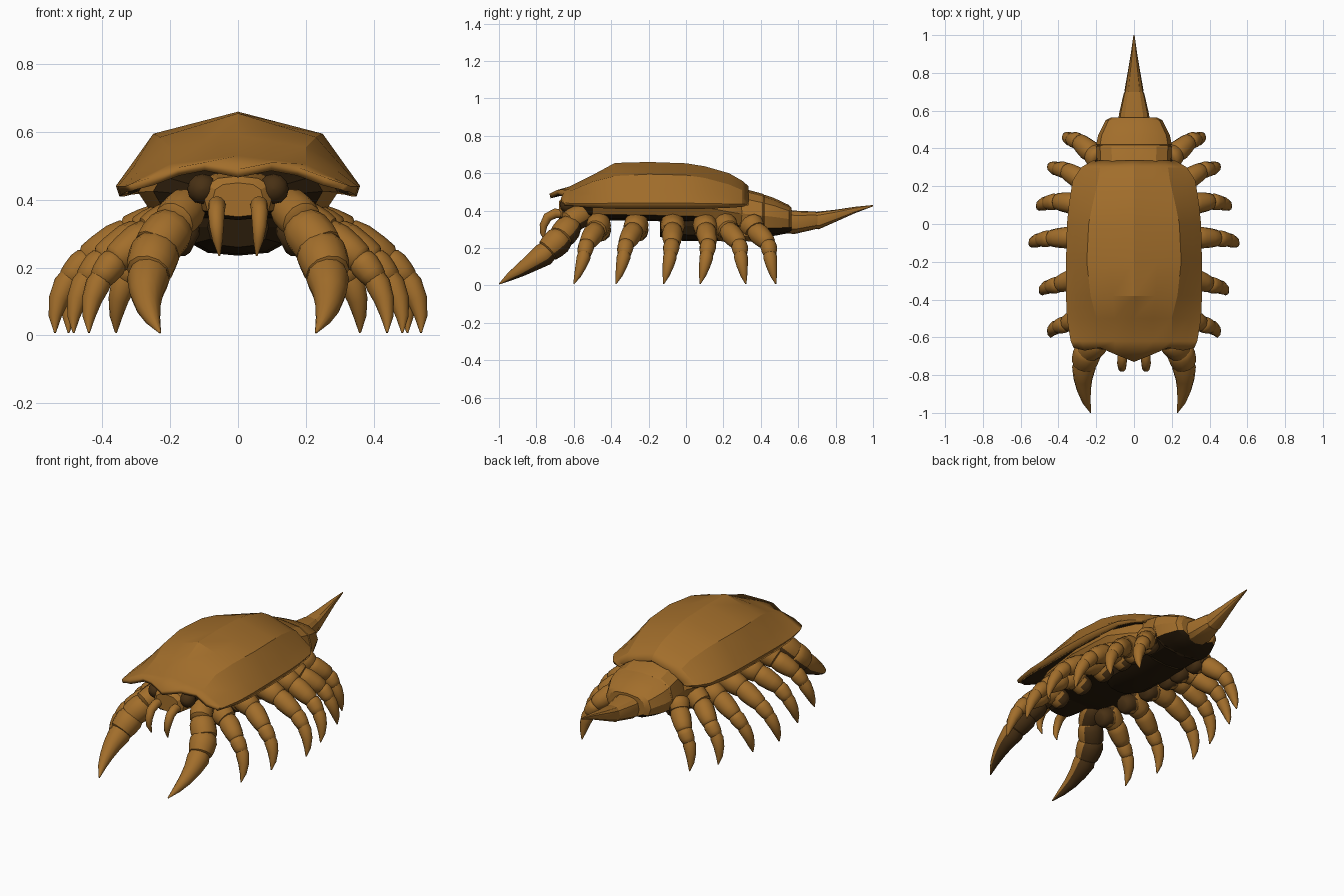
import bpy, bmesh, math
from mathutils import Vector

cube = bpy.data.objects.get("Cube")
if cube:
    bpy.data.objects.remove(cube, do_unlink=True)


def material(name, *rgb):
    mat = bpy.data.materials.new(name)
    mat.use_nodes = True
    mat.diffuse_color = (*rgb, 1)
    bsdf = mat.node_tree.nodes["Principled BSDF"]
    bsdf.inputs["Base Color"].default_value = (*rgb, 1)
    bsdf.inputs["Roughness"].default_value = 0.7
    return mat


CHITIN, BELLY, UMBER = range(3)
MATERIALS = [material("chitin_brown", .36, .155, .024),
             material("belly_dark", .022, .011, .003),
             material("umber", .065, .03, .007)]


def make(name, rows, closed=True, mirror=False, angle=35, paint=None):
    """Skin a list of point rows; closed rows become capped tubes."""
    bm = bmesh.new()
    grid = [[bm.verts.new(p) for p in row] for row in rows]
    n = len(rows[0])
    for a, b in zip(grid, grid[1:]):
        for j in range(n if closed else n - 1):
            k = (j + 1) % n
            bm.faces.new((a[j], a[k], b[k], b[j]))
    if closed:
        bm.faces.new(grid[0])
        bm.faces.new(grid[-1])
        bmesh.ops.recalc_face_normals(bm, faces=bm.faces)
    bm.normal_update()
    if paint:
        for f in bm.faces:
            f.material_index = paint(f.calc_center_median(), f.normal)
    mesh = bpy.data.meshes.new(name)
    bm.to_mesh(mesh)
    bm.free()
    for mat in MATERIALS:
        mesh.materials.append(mat)
    ob = bpy.data.objects.new(name, mesh)
    bpy.context.collection.objects.link(ob)
    bpy.ops.object.select_all(action='DESELECT')
    ob.select_set(True)
    bpy.context.view_layer.objects.active = ob
    bpy.ops.object.shade_smooth_by_angle(angle=math.radians(angle))
    if mirror:
        ob.modifiers.new("Mirror", 'MIRROR')
    return ob


# Colour rules
def dark(c, n):
    return BELLY


def dark_eye(c, n):
    return UMBER


def dark_below(c, n):
    return BELLY if n.z < -.45 else CHITIN


def brown_flanks(c, n):
    return CHITIN if abs(n.x) > .6 and c.y > -.5 else BELLY


def dark_inside(c, n):
    return UMBER if c.x < .19 and c.z < .37 else CHITIN


def umber_behind(c, n):
    return UMBER if n.y - n.z > .6 and n.y > -.25 else CHITIN


def tube(name, pts, radii, sides=12, paint=None):
    """Mirrored round tube through pts."""
    pts = [Vector(p) for p in pts]
    span = pts[-1] - pts[0]
    ref = Vector((1, 0, 0)) if abs(span.y) > abs(span.x) else Vector((0, 1, 0))
    rows = []
    for i, (p, r) in enumerate(zip(pts, radii)):
        t = (pts[min(i + 1, len(pts) - 1)] - pts[max(i - 1, 0)]).normalized()
        u = t.cross(ref).normalized()
        v = t.cross(u)
        angles = [math.tau * k / sides for k in range(sides)]
        rows.append([p + u * r * math.cos(a) + v * r * math.sin(a) for a in angles])
    return make(name, rows, mirror=True, angle=45, paint=paint)


def segment(name, a, b, r0, r1, paint=None):
    """One swollen limb segment with rounded ends."""
    a, b = Vector(a), Vector(b)
    steps = ((-0.12, 0.6), (0, 0.9), (0.3, 1.06), (0.7, 1.04), (0.98, 0.95), (1.1, 0.6))
    tube(name, [a.lerp(b, t) for t, _ in steps],
         [(r0 + (r1 - r0) * t) * s for t, s in steps], paint=paint)


def hull(name, rings, sides=12, power=0.75, paint=None):
    """Body part lofted along y from (y, half width, bottom, top) rings."""
    def ease(c):
        return math.copysign(abs(c) ** power, c)
    rows = []
    for y, w, lo, hi in rings:
        mid, h = (lo + hi) / 2, (hi - lo) / 2
        angles = [math.tau * k / sides for k in range(sides)]
        rows.append([(w * ease(math.cos(a)), y, mid + h * ease(math.sin(a))) for a in angles])
    return make(name, rows, angle=25, paint=paint)


# Faceted shell: front lip, then (y, ridge z, shoulder x, shoulder z, rim x, rim z)
halves = [[(0, -.73, .49), (.1, -.69, .51), (.18, -.655, .495), (.26, -.67, .465),
           (.32, -.655, .445), (.315, -.65, .425)]]
stations = [
    (-.62, .53, .20, .505, .335, .425), (-.5, .59, .20, .555, .355, .415),
    (-.38, .655, .23, .585, .36, .41), (-.2, .66, .25, .595, .36, .41),
    (0, .653, .24, .59, .355, .41), (.1, .637, .22, .575, .345, .41),
    (.23, .60, .19, .54, .325, .415), (.3, .56, .18, .51, .28, .42),
    (.335, .53, .16, .48, .22, .43)]
for y, rz, sx, sz, ex, ez in stations:
    halves.append([(0, y, rz), (sx / 2, y, (rz + sz) / 2), (sx, y, sz),
                   (sx + (ex - sx) * .6, y, sz + (ez - sz) * .5),
                   (ex, y, ez + (sz - ez) * .17), (ex - .01, y, ez)])
shell = make("shell", [[(-x, y, z) for x, y, z in reversed(h[1:])] + h for h in halves],
             closed=False, angle=18)
solid = shell.modifiers.new("Thickness", 'SOLIDIFY')
solid.thickness = 0.025
solid.offset = -1
solid.material_offset = BELLY

# Body, head and overlapping rear plates
hull("body", [(-.6, .14, .37, .46), (-.5, .25, .35, .5), (-.2, .295, .345, .5),
              (.1, .285, .335, .5), (.25, .23, .28, .5), (.32, .18, .27, .49)], paint=brown_flanks)
hull("belly", [(-.14, .09, .26, .38), (-.06, .14, .24, .4), (.12, .15, .235, .4), (.28, .15, .245, .4)],
     paint=dark)
hull("head", [(-.68, .075, .35, .45), (-.66, .1, .34, .47), (-.58, .12, .34, .48), (-.45, .13, .36, .49)],
     paint=dark_below)
hull("abdomen_front", [(.18, .17, .27, .47), (.3, .195, .25, .52), (.41, .2, .255, .49), (.43, .185, .27, .475)],
     paint=dark_below)
hull("abdomen_rear", [(.38, .17, .28, .46), (.42, .2, .26, .485), (.47, .19, .265, .468),
                      (.55, .15, .28, .43), (.565, .12, .29, .415)], paint=dark_below)
hull("tail_base", [(.52, .085, .28, .41), (.58, .08, .275, .4), (.69, .055, .3, .395), (.71, .045, .31, .39)])
hull("tail_spike", [(.68, .045, .305, .39), (.71, .05, .3, .395), (.8, .034, .34, .405),
                    (.9, .017, .385, .42), (1, .003, .423, .43)])

# Eyes
arc = [math.pi * k / 8 for k in range(9)]
tube("eyes", [(.105, -.63 + .045 * math.cos(a), .432) for a in arc],
     [max(.002, .045 * math.sin(a)) for a in arc], paint=dark_eye)

# Mouth fangs
tube("fangs", [(.06, -.65, .385), (.062, -.7, .385), (.064, -.74, .365), (.063, -.762, .32),
               (.06, -.765, .28), (.055, -.75, .235)], [.024, .026, .025, .021, .015, .003])

# Walking legs: (hip y, knee y, tip y, reach)
legs = [(-.46, -.53, -.6, .44), (-.26, -.32, -.375, .485), (-.07, -.075, -.12, .54),
        (.1, .12, .075, .5), (.2, .285, .32, .44), (.34, .44, .48, .36)]
for i, (hy, ky, ty, reach) in enumerate(legs, 1):
    hip = (reach * .6, hy + (ky - hy) * .3, .295)
    knee = (reach * .82, ky, .225)
    ankle = (reach * .925, ky + (ty - ky) * .2, .165)
    segment(f"leg_{i}_coxa", (.135, hy, .275), (.2, hy, .31), .052, .06, paint=dark_inside)
    segment(f"leg_{i}_hip", (.18, hy, .34), hip, .064, .06, paint=dark_inside)
    segment(f"leg_{i}_thigh", hip, knee, .057, .046)
    segment(f"leg_{i}_shin", knee, ankle, .044, .037)
    tube(f"leg_{i}_claw",
         [(reach * x, ky + (ty - ky) * t, z) for x, t, z in
          ((.9, .15, .185), (.94, .25, .15), (.98, .45, .105), (1, .7, .055), (1, 1, .008))],
         [.03, .037, .03, .019, .003])

# Large front pincers
segment("pincer_hip", (.14, -.53, .39), (.19, -.63, .335), .058, .064, paint=umber_behind)
segment("pincer_thigh", (.185, -.61, .33), (.245, -.67, .255), .066, .072, paint=umber_behind)
segment("pincer_shin", (.24, -.66, .26), (.265, -.74, .185), .073, .068, paint=umber_behind)
tube("pincer_claw", [(.26, -.72, .2), (.265, -.76, .165), (.27, -.82, .125), (.265, -.88, .085),
                     (.252, -.94, .048), (.23, -.998, .008)], [.052, .063, .05, .037, .023, .003],
     paint=umber_behind)
